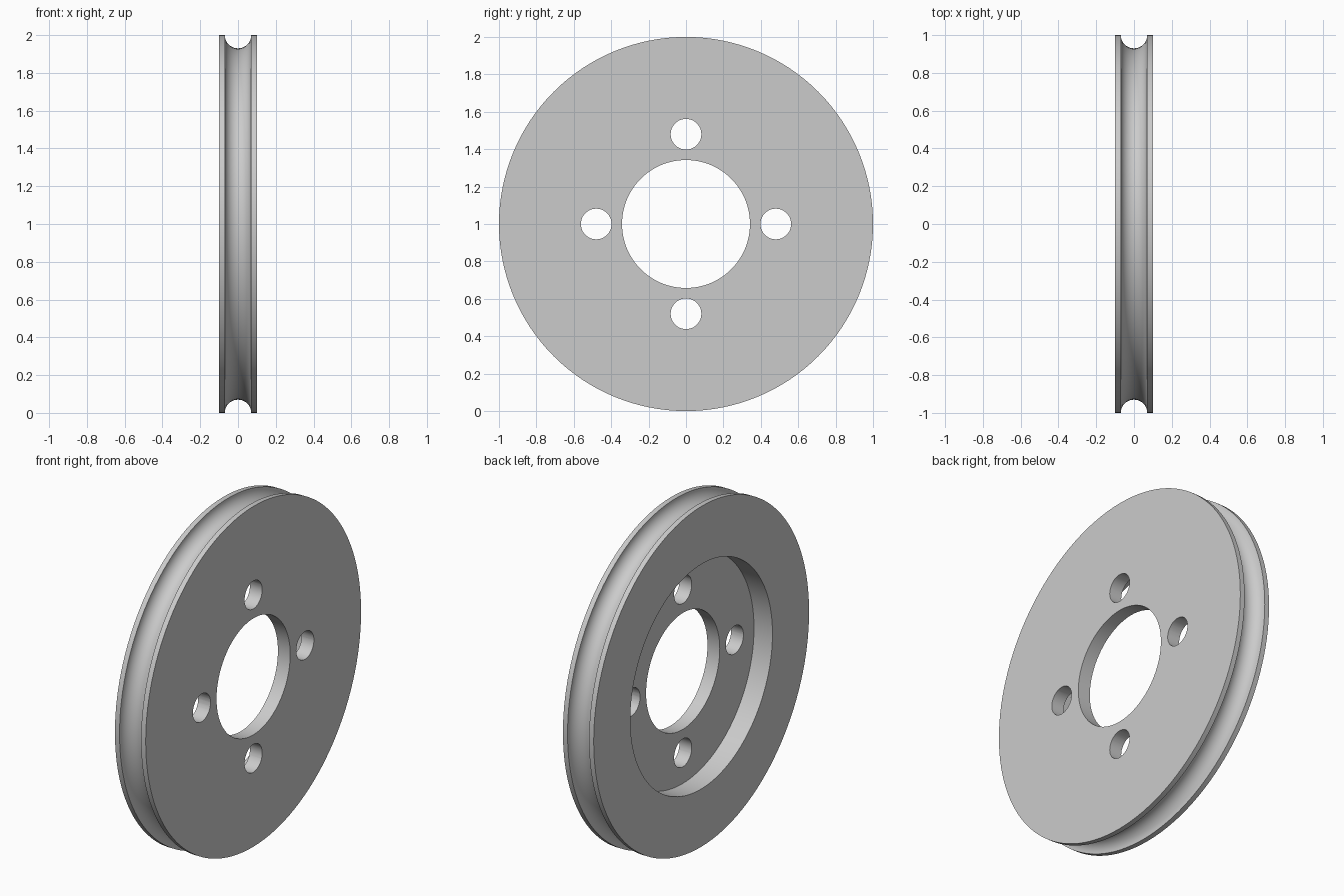
import bpy
import bmesh
from math import pi, cos, sin, radians
from mathutils import Matrix, Vector

SEGMENTS = 128
HALF = 0.1           # half thickness of the wheel
RIM = 1.0            # outer radius
BORE = 0.342         # central hole radius
RECESS = 0.66        # radius of the pocket on the -x side
RECESS_DEPTH = 0.12
GROOVE = 0.07        # radius of the rope groove
BOLT_RING, BOLT_HOLE = 0.48, 0.082
CENTRE = Vector((0, 0, RIM))

default = bpy.data.objects.get("Cube")
if default:
    bpy.data.objects.remove(default, do_unlink=True)

grey = bpy.data.materials.new("light_grey")
grey.use_nodes = True
colour = (0.6, 0.6, 0.6, 1)
grey.diffuse_color = colour
grey.node_tree.nodes["Principled BSDF"].inputs["Base Color"].default_value = colour


def add_object(name, bm):
    bmesh.ops.recalc_face_normals(bm, faces=bm.faces)
    mesh = bpy.data.meshes.new(name)
    bm.to_mesh(mesh)
    bm.free()
    mesh.materials.append(grey)
    obj = bpy.data.objects.new(name, mesh)
    bpy.context.collection.objects.link(obj)
    return obj


# Wheel cross-section as (x, radius), with a semicircular groove in the rim
steps = 20
groove = [(GROOVE * cos(pi * i / steps), RIM - GROOVE * sin(pi * i / steps))
          for i in range(steps + 1)]
floor = -HALF + RECESS_DEPTH
profile = [(floor, BORE), (HALF, BORE), (HALF, RIM), *groove,
           (-HALF, RIM), (-HALF, RECESS), (floor, RECESS)]

# Revolve the closed section around the x axis
bm = bmesh.new()
verts = [bm.verts.new((x, 0, RIM + r)) for x, r in profile]
edges = [bm.edges.new((a, b)) for a, b in zip(verts, verts[1:] + verts[:1])]
bmesh.ops.spin(bm, geom=verts + edges, cent=CENTRE, axis=(1, 0, 0),
               angle=2 * pi, steps=SEGMENTS, use_merge=False)
bmesh.ops.remove_doubles(bm, verts=bm.verts, dist=0.0001)
wheel = add_object("pulley_wheel", bm)

# Four bolt holes drilled through the web
bm = bmesh.new()
for i in range(4):
    spot = Matrix.Rotation(i * pi / 2, 4, 'X') @ Vector((0, 0, BOLT_RING))
    place = Matrix.Translation(CENTRE + spot) @ Matrix.Rotation(pi / 2, 4, 'Y')
    bmesh.ops.create_cone(bm, cap_ends=True, segments=48, radius1=BOLT_HOLE,
                          radius2=BOLT_HOLE, depth=0.5, matrix=place)
cutter = add_object("bolt_hole_cutter", bm)
cutter.hide_render = True

drill = wheel.modifiers.new("bolt_holes", 'BOOLEAN')
drill.operation = 'DIFFERENCE'
drill.solver = 'EXACT'
drill.object = cutter

bpy.ops.object.select_all(action='DESELECT')
wheel.select_set(True)
bpy.context.view_layer.objects.active = wheel
bpy.ops.object.modifier_apply(modifier=drill.name)
bpy.data.objects.remove(cutter, do_unlink=True)
bpy.ops.object.shade_smooth_by_angle(angle=radians(30))
